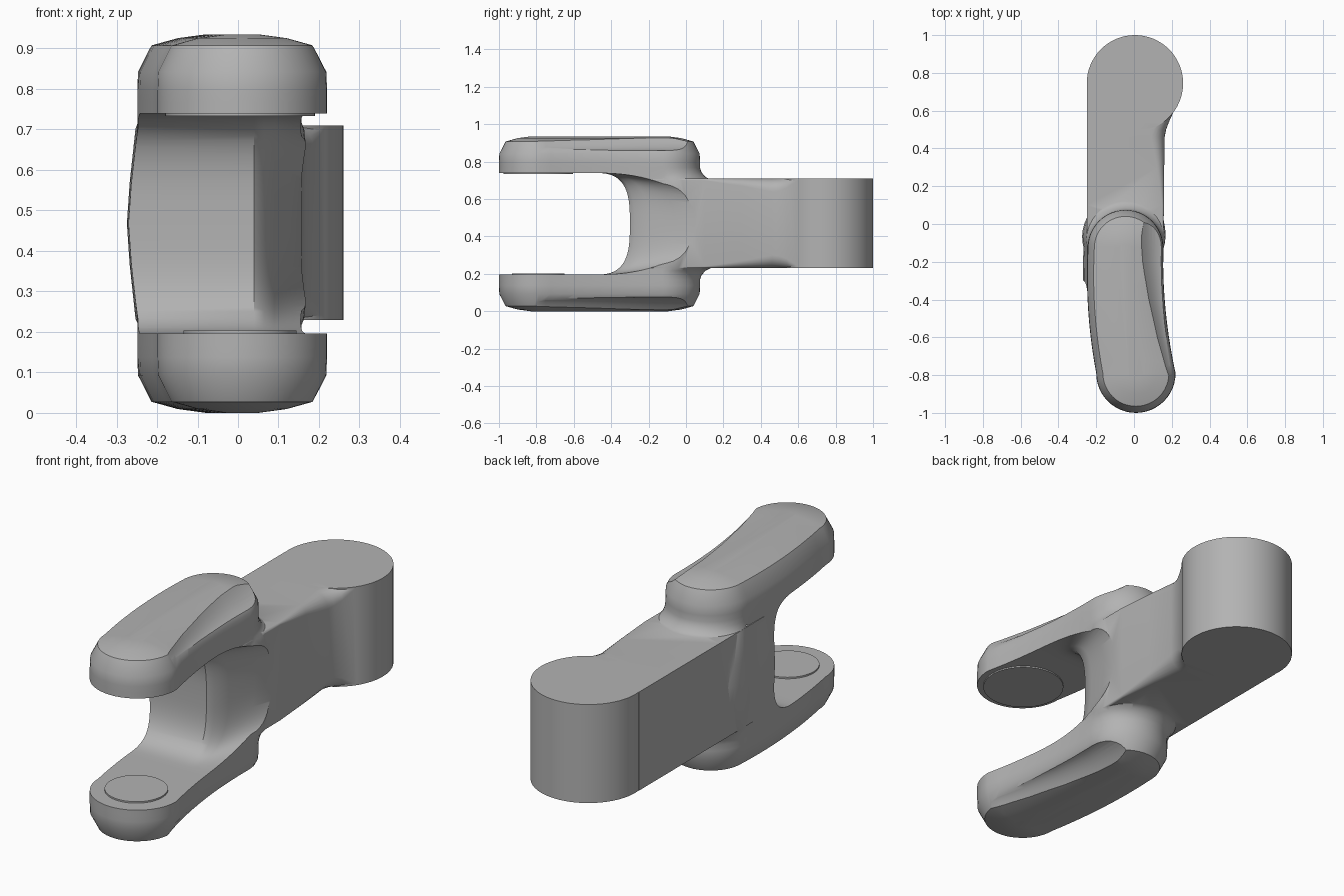
import bpy, bmesh, math

if "Cube" in bpy.data.objects:
    bpy.data.objects.remove(bpy.data.objects["Cube"])

MID = 0.4675  # height of the mirror plane

grey = bpy.data.materials.new("plain_grey")
grey.use_nodes = True
COLOUR = (0.45, 0.45, 0.45, 1)
grey.diffuse_color = COLOUR
grey.node_tree.nodes["Principled BSDF"].inputs["Base Color"].default_value = COLOUR


def loft(name, rings):
    """Skin equal-length rings of points and cap both ends."""
    bm = bmesh.new()
    loops = [[bm.verts.new(p) for p in ring] for ring in rings]
    n = len(loops[0])
    for a, b in zip(loops, loops[1:]):
        for i in range(n):
            j = (i + 1) % n
            bm.faces.new((a[i], a[j], b[j], b[i]))
    bm.faces.new(loops[0][::-1])
    bm.faces.new(loops[-1])
    bmesh.ops.recalc_face_normals(bm, faces=bm.faces)
    mesh = bpy.data.meshes.new(name)
    bm.to_mesh(mesh)
    bm.free()
    mesh.materials.append(grey)
    obj = bpy.data.objects.new(name, mesh)
    bpy.context.collection.objects.link(obj)
    return obj


def select(obj):
    bpy.ops.object.select_all(action='DESELECT')
    obj.select_set(True)
    bpy.context.view_layer.objects.active = obj


def combine(obj, other, operation):
    """Apply a boolean and drop the second object."""
    select(obj)
    mod = obj.modifiers.new("combine", 'BOOLEAN')
    mod.operation, mod.object, mod.solver = operation, other, 'EXACT'
    bpy.ops.object.modifier_apply(modifier=mod.name)
    bpy.data.objects.remove(other)


def disc(name, x, y, r, z0, z1, n=64):
    angles = [2 * math.pi * i / n for i in range(n)]
    return loft(name, [[(x + r * math.cos(a), y + r * math.sin(a), z)
                        for a in angles] for z in (z0, z1)])


# Curved plan outline of the fork, with an extra flare at the rounded back
def fork_ring(h, inset, flare, steps=24):
    pts = []

    def side(p, q):
        for i in range(1, 10):
            t = i / 10
            pts.append((p[0] + (q[0] - p[0]) * t - 0.08 * t * (1 - t),
                        p[1] + (q[1] - p[1]) * t, MID + h))

    rb, rf = 0.2 - inset, 0.21 - inset
    for i in range(steps + 1):
        a = math.pi * i / steps
        r = rb + flare * math.sin(a)
        pts.append((-0.045 + r * math.cos(a), -0.125 + r * math.sin(a), MID + h))
    side((-0.045 - rb, -0.125), (0.01 - rf, -0.79))
    for i in range(steps + 1):
        a = math.pi + math.pi * i / steps
        pts.append((0.01 + rf * math.cos(a), -0.79 + rf * math.sin(a), MID + h))
    side((0.01 + rf, -0.79), (-0.045 + rb, -0.125))
    return pts


half = [(0.1, -0.015, 0.06), (0.235, 0, 0.06), (0.25, 0, 0.03),
        (0.275, 0, 0.008), (0.3, 0, 0), (0.33, 0, 0), (0.375, 0.002, 0),
        (0.44, 0.035, 0), (0.458, 0.1, 0), (0.4675, 0.17, 0)]
levels = [(-h, i, f) for h, i, f in half[::-1]] + [(0, -0.022, 0.06)] + half
fork = loft("fork", [fork_ring(*level) for level in levels])


# Body bar, its right edges rounding off toward the barrel
def body_ring(y, right, r):
    top, low = 0.71 - MID, 0.23 - MID
    pts = [(-0.25, y, MID + low), (-0.25, y, MID + top)]
    for cz, start in ((top - r, 90), (low + r, 0)):
        for i in range(7):
            a = math.radians(start - 15 * i)
            pts.append((right - r + r * math.cos(a), y, MID + cz + r * math.sin(a)))
    return pts


sections = [(-0.25, 0.155, 0.005), (0.1, 0.158, 0.01), (0.3, 0.16, 0.04),
            (0.46, 0.162, 0.07), (0.5, 0.17, 0.065), (0.54, 0.185, 0.05),
            (0.6, 0.212, 0.01), (0.72, 0.2, 0.01)]
body = loft("fork_body", [body_ring(*s) for s in sections])
combine(body, disc("barrel", 0.005, 0.745, 0.255, 0.23, 0.71), 'UNION')
combine(body, fork, 'UNION')


# Rounded opening between the arms, sweeping back on the +x side
def opening_ring(x, depth, power):
    start, n = -0.5, 40
    pts = [(x, -1.3, MID - 0.272), (x, -1.3, MID + 0.272)]
    for i in range(n + 1):
        a = math.pi / 2 - math.pi * i / n
        c, s = max(math.cos(a), 0), math.sin(a)
        pts.append((x, start + (depth - start) * c ** power,
                    MID + 0.272 * math.copysign(abs(s) ** power, s)))
    return pts


opening = loft("opening_cutter", [opening_ring(*s) for s in (
    (-0.5, -0.3, 0.65), (0.04, -0.3, 0.65), (0.065, -0.275, 0.67),
    (0.09, -0.2, 0.72), (0.13, -0.06, 0.8), (0.17, 0.1, 0.9), (0.25, 0.4, 0.9))])
combine(body, opening, 'DIFFERENCE')


# Concave scoop along the +x edge of each outer arm face
def scoop_ring(y, inner, edge, sign):
    pts = [(0.5, y, MID + sign * 0.55), (inner, y, MID + sign * 0.55)]
    for i in range(9):
        t = i / 8
        pts.append((inner + (edge - inner) * t, y,
                    MID + sign * (0.466 - 0.076 * (1 - (1 - t) ** 2))))
    return pts + [(0.5, y, MID + sign * 0.388)]


for sign in (1, -1):
    cutter = loft("scoop_cutter", [scoop_ring(*s, sign) for s in (
        (0.15, 0.03, 0.16), (0, 0.028, 0.16), (-0.2, 0.04, 0.16),
        (-0.4, 0.07, 0.17), (-0.6, 0.112, 0.2), (-0.75, 0.153, 0.23),
        (-0.86, 0.188, 0.26), (-0.95, 0.22, 0.3))])
    combine(body, cutter, 'DIFFERENCE')

# Thin contact pads on the inner arm faces
upper_pad = disc("upper_pad", 0.005, -0.79, 0.185, 0.733, 0.745)
lower_pad = disc("lower_pad", 0.005, -0.79, 0.14, 0.19, 0.203)

for obj in (body, upper_pad, lower_pad):
    select(obj)
    bpy.ops.object.shade_smooth_by_angle(angle=math.radians(30))
